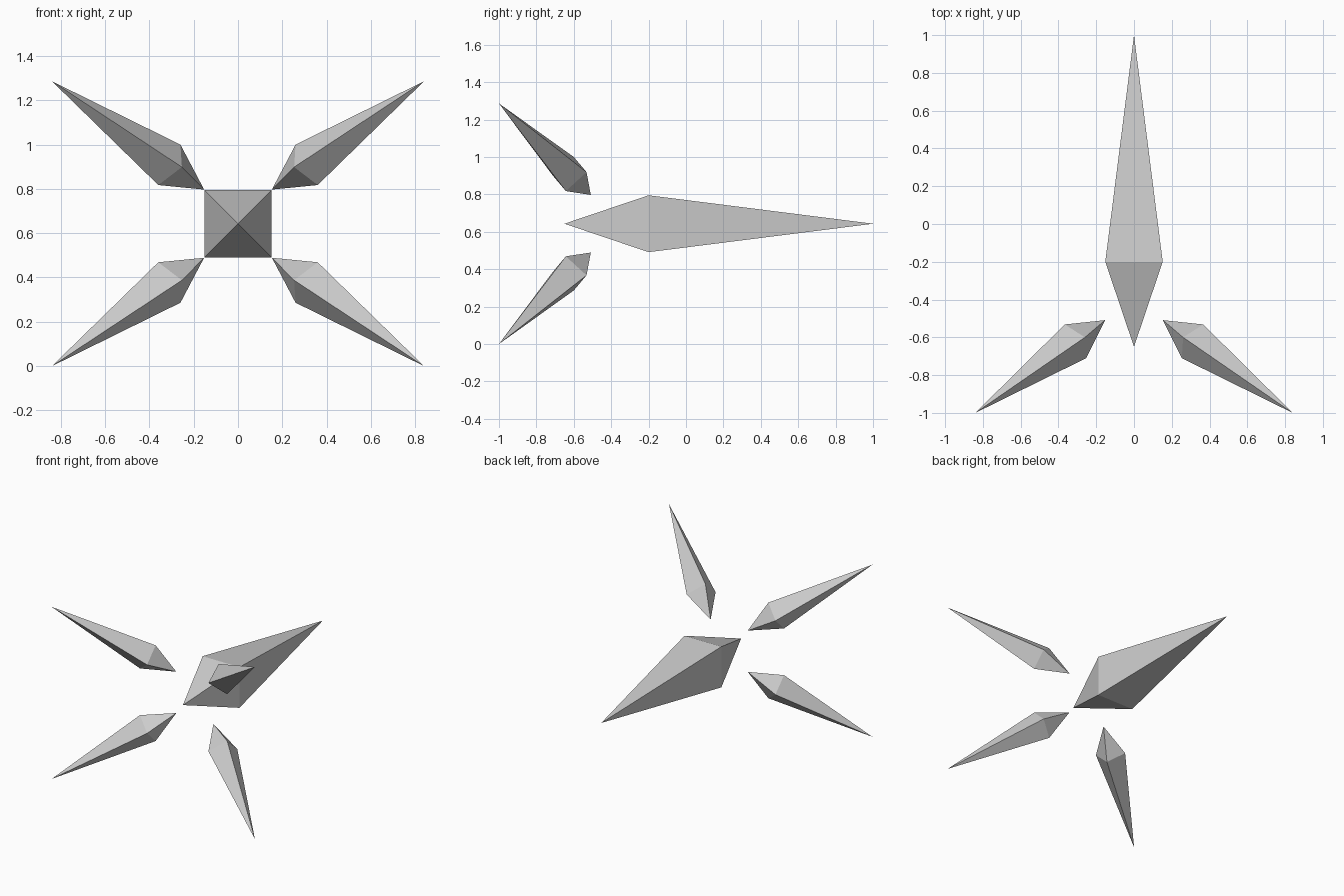
import bpy, bmesh
from math import pi
from mathutils import Vector, Matrix

if "Cube" in bpy.data.objects:
    bpy.data.objects.remove(bpy.data.objects["Cube"])

MID_Z = 0.643  # height of the symmetry plane


def spike(name, inner, outer, corner):
    """Four-sided double pyramid: two tips and a square waist swept from one corner."""
    inner, outer, corner = Vector(inner), Vector(outer), Vector(corner)
    axis = (outer - inner).normalized()
    centre = inner + axis * (corner - inner).dot(axis)
    bm = bmesh.new()
    ring = [bm.verts.new(centre + Matrix.Rotation(i * pi / 2, 3, axis) @ (corner - centre))
            for i in range(4)]
    a, b = bm.verts.new(inner), bm.verts.new(outer)
    for i in range(4):
        p, q = ring[i], ring[(i + 1) % 4]
        bm.faces.new((a, q, p))
        bm.faces.new((b, p, q))
    bmesh.ops.recalc_face_normals(bm, faces=bm.faces)
    mesh = bpy.data.meshes.new(name)
    bm.to_mesh(mesh)
    bm.free()
    obj = bpy.data.objects.new(name, mesh)
    obj.location.z = MID_Z
    bpy.context.collection.objects.link(obj)


# Central body
spike("body", (0, -0.65, 0), (0, 1, 0), (0.152, -0.2, 0.152))

# Four splayed fins, mirrored left/right and up/down
for side, sx in (("right", 1), ("left", -1)):
    for level, sz in (("upper", 1), ("lower", -1)):
        m = Matrix.Diagonal((sx, 1, sz))
        spike(f"{level}_{side}_fin",
              m @ Vector((0.153, -0.509, 0.154)),
              m @ Vector((0.84, -1, MID_Z)),
              m @ Vector((0.26, -0.60, 0.357)))
